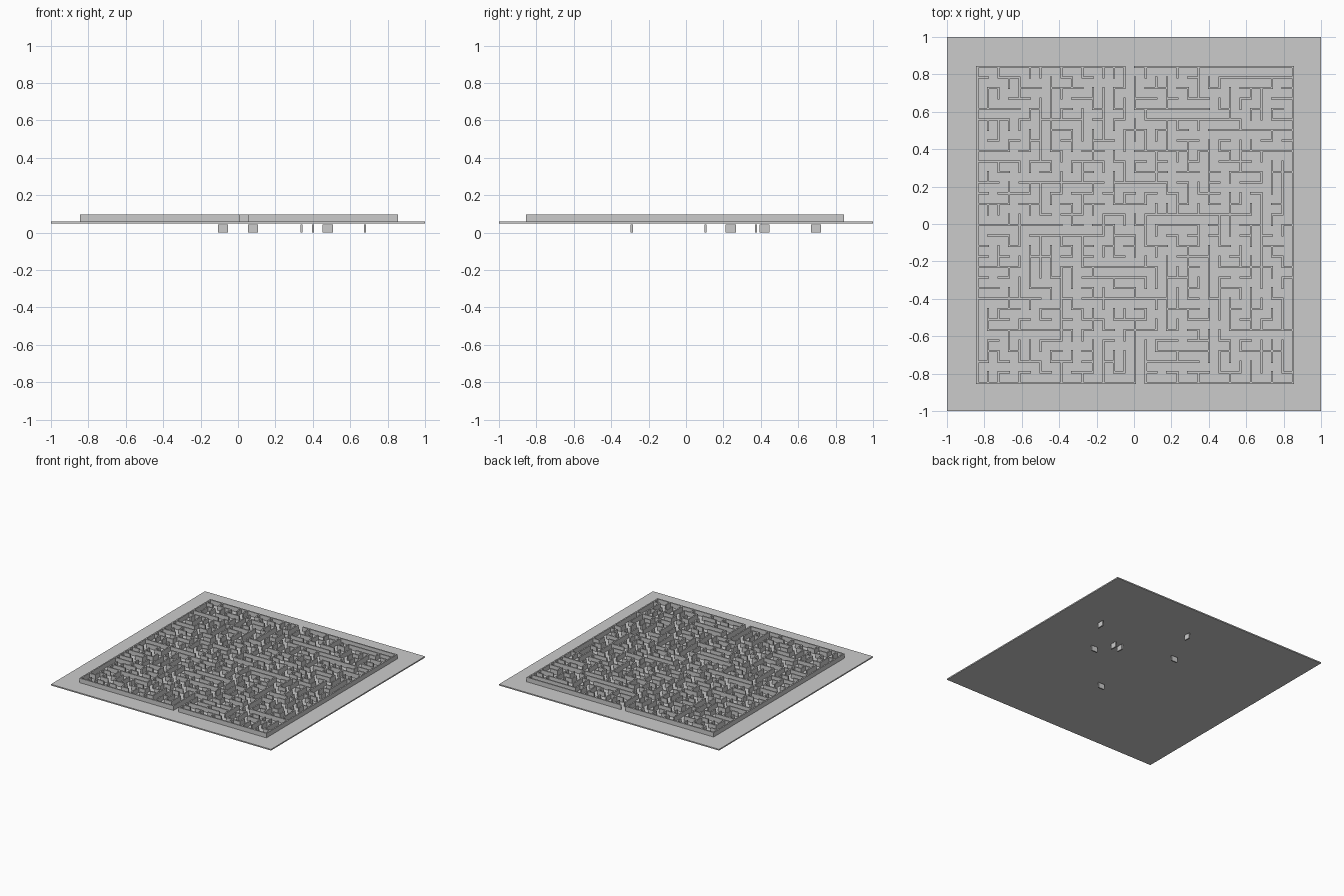
import bpy, bmesh, random

if "Cube" in bpy.data.objects:
    bpy.data.objects.remove(bpy.data.objects["Cube"])

random.seed(7)
N, CELL, T = 30, 0.0563, 0.011        # cells per side, cell size, wall thickness
X0, Y0 = -0.838, 0.840                # top left corner of the maze
Z_FLOOR, Z_TOP = 0.06, 0.097


def make_boxes(name, boxes):
    """One object out of many (x0, x1, y0, y1, z0, z1) boxes."""
    bm = bmesh.new()
    for x0, x1, y0, y1, z0, z1 in boxes:
        for v in bmesh.ops.create_cube(bm, size=1)["verts"]:
            v.co = (x1 if v.co.x > 0 else x0, y1 if v.co.y > 0 else y0,
                    z1 if v.co.z > 0 else z0)
    mesh = bpy.data.meshes.new(name)
    bm.to_mesh(mesh)
    bm.free()
    obj = bpy.data.objects.new(name, mesh)
    bpy.context.collection.objects.link(obj)
    return obj


# Base plate
make_boxes("base_plate", [(-1, 1, -1, 1, 0.05, Z_FLOOR)])

# Prominent long walls: horizontal (row line, from, to), vertical (column line, from, to)
LONG_H = [(1, 26, 29), (4, 0, 3), (4, 15, 21), (5, 18, 23), (6, 23, 30), (8, 25, 30),
          (8, 15, 20), (9, 0, 4), (11, 7, 12), (11, 13, 17), (13, 0, 3), (14, 19, 24),
          (15, 0, 4), (16, 6, 10), (19, 0, 4), (19, 11, 16), (19, 23, 28), (20, 10, 16),
          (22, 0, 6), (22, 11, 17), (25, 1, 7), (25, 24, 30), (27, 17, 22), (28, 16, 21)]
LONG_V = [(6, 3, 7), (7, 2, 7), (15, 24, 30), (16, 26, 30), (20, 17, 22), (29, 26, 29)]
kept = {("h", j, i) for j, a, b in LONG_H for i in range(a, b)}
kept |= {("v", j, i) for i, a, b in LONG_V for j in range(a, b)}

# Carve a maze with one route between any two cells; long walls open only if they must
inner = [("h", j, i) for j in range(1, N) for i in range(N)]
inner += [("v", j, i) for j in range(N) for i in range(1, N)]
random.shuffle(inner)
inner.sort(key=lambda w: w in kept)
parent = list(range(N * N))


def root(c):
    while parent[c] != c:
        parent[c] = parent[parent[c]]
        c = parent[c]
    return c


walls = set()
for kind, j, i in inner:
    other = (j - 1) * N + i if kind == "h" else j * N + i - 1
    a, b = root(j * N + i), root(other)
    if a == b:
        walls.add((kind, j, i))
    else:
        parent[a] = b

# Outer walls with an opening at the back and at the front
outer = {("h", j, i) for j, gap in ((0, 14), (N, 15)) for i in range(N) if i != gap}
outer |= {("v", j, i) for i in (0, N) for j in range(N)}


def wall_boxes(cells):
    """Merge neighbouring wall pieces into straight runs and return their boxes."""
    boxes, h = [], T / 2
    for kind in "hv":
        for line in range(N + 1):
            start = None
            for k in range(N + 1):
                piece = (kind, line, k) if kind == "h" else (kind, k, line)
                if piece in cells:
                    start = k if start is None else start
                elif start is not None:
                    if kind == "h":
                        y = Y0 - line * CELL
                        boxes.append((X0 + start * CELL - h, X0 + k * CELL + h,
                                      y - h, y + h, Z_FLOOR, Z_TOP))
                    else:
                        x = X0 + line * CELL
                        boxes.append((x - h, x + h, Y0 - k * CELL - h,
                                      Y0 - start * CELL + h, Z_FLOOR, Z_TOP))
                    start = None
    return boxes


make_boxes("outer_walls", wall_boxes(outer))
make_boxes("inner_walls", wall_boxes(walls))

# Loose wall pieces hanging below the plate
L, H = 0.0275, 0.0055
loose = [(x - L, x + L, y - H, y + H, 0, 0.043)
         for x, y in ((-0.08, 0.375), (0.08, -0.29), (0.48, 0.105))]
loose += [(x - H, x + H, y - L, y + L, 0, 0.043)
          for x, y in ((0.06, 0.695), (0.34, 0.24), (0.40, 0.24), (0.68, 0.42))]
make_boxes("lower_wall_pieces", loose)
